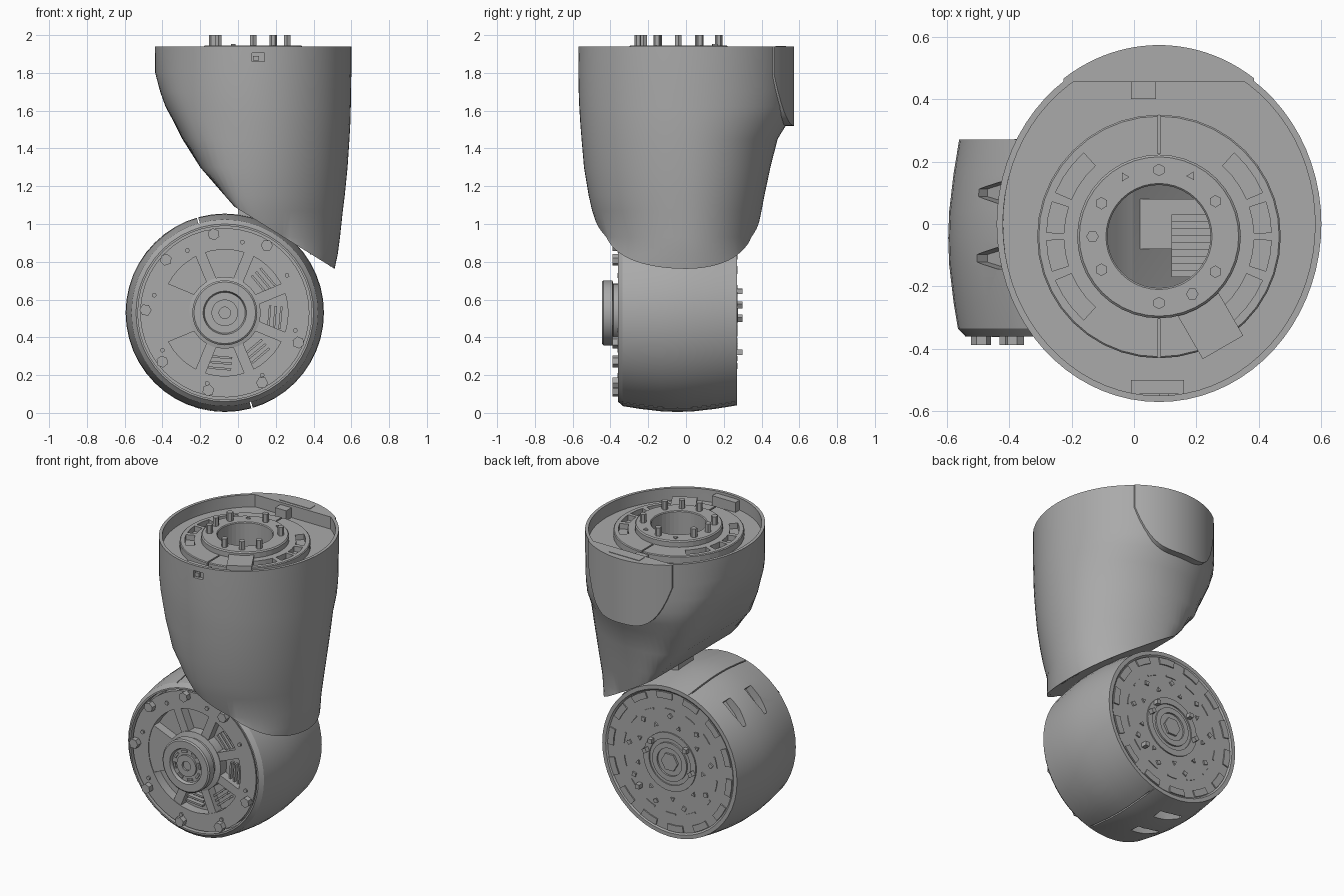
import bpy, bmesh
from math import sin, cos, pi, radians
from mathutils import Matrix

cube = bpy.data.objects.get("Cube")
if cube:
    bpy.data.objects.remove(cube)

grey = bpy.data.materials.new("satin grey")
grey.use_nodes = True
grey.diffuse_color = (0.4, 0.4, 0.4, 1)
grey.node_tree.nodes["Principled BSDF"].inputs["Base Color"].default_value = (0.4, 0.4, 0.4, 1)

# Local frames: wheel axis runs along y (local z points forward), crown axis is vertical
WHEEL = Matrix.Translation((-0.07, 0, 0.53)) @ Matrix.Rotation(pi / 2, 4, 'X')
CROWN = Matrix.Translation((0.08, -0.04, 0))


def shade(obj, angle):
    bpy.ops.object.select_all(action='DESELECT')
    obj.select_set(True)
    bpy.context.view_layer.objects.active = obj
    bpy.ops.object.shade_smooth_by_angle(angle=radians(angle))


def make(name, bm, frame=Matrix()):
    bmesh.ops.recalc_face_normals(bm, faces=bm.faces)
    bm.transform(frame)
    mesh = bpy.data.meshes.new(name)
    bm.to_mesh(mesh)
    bm.free()
    obj = bpy.data.objects.new(name, mesh)
    mesh.materials.append(grey)
    bpy.context.collection.objects.link(obj)
    shade(obj, 30)
    return obj


def prism(bm, pts, z0, z1):
    low = [bm.verts.new((x, y, z0)) for x, y in pts]
    top = [bm.verts.new((x, y, z1)) for x, y in pts]
    bm.faces.new(low[::-1])
    bm.faces.new(top)
    for i in range(len(pts)):
        j = (i + 1) % len(pts)
        bm.faces.new((low[i], low[j], top[j], top[i]))
    return low + top


def polar(r, deg):
    return r * cos(radians(deg)), r * sin(radians(deg))


def sector(bm, r0, r1, a0, a1, z0, z1):
    steps = max(1, round((a1 - a0) / 8))
    arc = [a0 + (a1 - a0) * i / steps for i in range(steps + 1)]
    prism(bm, [polar(r1, a) for a in arc] + [polar(r0, a) for a in arc[::-1]], z0, z1)


def bar(bm, r0, r1, deg, half, z0, z1):
    c, s = polar(1, deg)
    corners = ((r0, -half), (r1, -half), (r1, half), (r0, half))
    prism(bm, [(r * c - w * s, r * s + w * c) for r, w in corners], z0, z1)


def peg(bm, r, deg, size, z0, z1, sides=6):
    x, y = polar(r, deg)
    ring = [polar(size, deg + 360 * i / sides) for i in range(sides)]
    prism(bm, [(x + u, y + v) for u, v in ring], z0, z1)


def rect(bm, x0, x1, y0, y1, z0, z1):
    prism(bm, [(x0, y0), (x1, y0), (x1, y1), (x0, y1)], z0, z1)


def lathe(profile, n=48, closed=False):
    bm = bmesh.new()
    rings = [[bm.verts.new((*polar(r, 360 * i / n), z)) for i in range(n)] for r, z in profile]
    pairs = list(zip(rings, rings[1:])) + ([(rings[-1], rings[0])] if closed else [])
    for a, b in pairs:
        for i in range(n):
            j = (i + 1) % n
            bm.faces.new((a[i], a[j], b[j], b[i]))
    bmesh.ops.remove_doubles(bm, verts=bm.verts, dist=1e-5)
    return bm


def cut(obj, bm, frame=Matrix(), angle=30):
    cutter = make("cutter", bm, frame)
    cutter.hide_render = True
    mod = obj.modifiers.new("cut", 'BOOLEAN')
    mod.operation, mod.solver, mod.object = 'DIFFERENCE', 'EXACT', cutter
    bpy.context.view_layer.objects.active = obj
    bpy.ops.object.modifier_apply(modifier="cut")
    bpy.data.objects.remove(cutter)
    shade(obj, angle)


# Barrel-shaped wheel housing with seams and paired teardrop vents
housing = make("wheel_housing", lathe([
    (0, -.262), (.455, -.262), (.465, -.27), (.49, -.27), (.508, -.16), (.522, -.04), (.525, .045),
    (.522, .13), (.508, .25), (.494, .335), (.47, .36), (.46, .36), (.46, .29), (0, .29)]), WHEEL)
bm = bmesh.new()
for seam in (106, -74):
    bar(bm, .49, .56, seam, .004, -.3, .4)
for vent, way in ((135, 1), (-103, -1)):
    turn = Matrix.Rotation(radians(vent), 4, 'Z') @ Matrix.Rotation(pi / 2, 4, 'Y')
    for mid in (-.1, .11):
        drop = [(-.034, -.09), (.034, -.09), (.034, .0), (.012, .1), (-.012, .1), (-.034, .0)]
        verts = prism(bm, [(x - mid, way * y) for x, y in drop], .465, .58)
        bmesh.ops.transform(bm, matrix=turn, verts=verts)
cut(housing, bm, WHEEL)

# Spoked front plate
bm = bmesh.new()
sector(bm, .335, .448, 0, 360, .285, .352)
sector(bm, .17, .34, 157, 202, .28, .348)
for k in range(8):
    bar(bm, .15, .36, 22.5 + 45 * k, .028, .28, .348)
for k in (-2, -1, 0, 1):
    for r in (.23, .26, .29):
        bar(bm, r, r + .012, 45 * k - 5, .06, .28, .318)
make("front_spoke_plate", bm, WHEEL)

bm = bmesh.new()
for k in range(9):
    if k != 2:
        peg(bm, .42, 98 - 40 * k, .032, .34, .388)
for k in range(8):
    peg(bm, .385, 76 - 45 * k, .013, .34, .362)
make("front_bolts", bm, WHEEL)

# Front hub cap
make("front_hub", lathe([(.19, .28), (.19, .352), (.155, .36), (.155, .385), (.172, .39), (.172, .438),
                         (.163, .445), (.115, .445), (.108, .425), (0, .425)], 32), WHEEL)
bm = bmesh.new()
sector(bm, .03, .07, 0, 360, .42, .437)
for k in range(8):
    sector(bm, .085, .098, 45 * k, 45 * k + 25, .42, .432)
make("hub_nut", bm, WHEEL)

# Back plate: edge tabs, fasteners and a stepped hub
bm = bmesh.new()
for k in range(14):
    sector(bm, .41, .452, k * 360 / 14, k * 360 / 14 + 15, -.27, -.25)
    sector(bm, .335, .345, k * 360 / 14 + 6, k * 360 / 14 + 18, -.267, -.25)
sector(bm, .15, .19, 0, 360, -.27, -.25)
sector(bm, .09, .125, 0, 360, -.273, -.25)
peg(bm, 0, 0, .06, -.275, -.25)
make("back_plate_relief", bm, WHEEL)
bm = bmesh.new()
for k in range(9):
    peg(bm, .3, 40 * k + 10, .018, -.272, -.25, 4)
    peg(bm, .24, 40 * k + 25, .016, -.272, -.25, 3)
for r, a in ((.17, 42), (.17, 138), (.17, 14), (.17, 190), (.3, -44)):
    peg(bm, r, a, .02, -.3, -.25, 4)
make("back_fasteners", bm, WHEEL)

# Leg shell: height, left, right, front, back, and where the slanted flank trims the left side
SECTIONS = [(1.94, -.44, .6, .57, .565, -.6), (1.8, -.44, .6, .57, .565, -.55),
            (1.7, -.44, .598, .568, .563, -.455), (1.62, -.435, .597, .565, .56, -.405),
            (1.54, -.43, .595, .56, .54, -.345), (1.45, -.425, .59, .553, .485, -.295),
            (1.3, -.42, .58, .54, .447, -.2), (1.15, -.41, .565, .515, .415, -.07),
            (1.07, -.4, .555, .497, .4, 0), (.93, -.38, .54, .45, .37, .1),
            (.84, -.37, .528, .47, .38, .15), (.77, -.35, .513, .5, .4, .2), (.7, -.35, .5, .5, .4, .2)]
N = 72
BLEND = .14


def outline(section, grow=0.0):
    z, x0, x1, yf, yb, trim = section
    for i in range(N):
        c, s = polar(1, 360 * i / N)
        x = (x0 + x1) / 2 + ((x1 - x0) / 2 + grow) * c
        soft = max(0, 1 - abs(x - trim) / BLEND)
        yield max(x, trim) + soft ** 2 * BLEND / 4, ((yb if s > 0 else yf) + grow) * s, z


bm = bmesh.new()
rings = [[bm.verts.new(p) for p in outline(sec)] for sec in SECTIONS]
for a, b in zip(rings, rings[1:]):
    for i in range(N):
        j = (i + 1) % N
        bm.faces.new((a[i], a[j], b[j], b[i]))
bmesh.ops.bisect_plane(bm, geom=bm.verts[:] + bm.edges[:] + bm.faces[:], plane_co=(0, 0, 1.08),
                       plane_no=(-.527, 0, -.85), clear_outer=True)
rim = [e for e in bm.edges if e.is_boundary and e.verts[0].co.z < 1.5]
bmesh.ops.contextual_create(bm, geom=rim)
shell = make("leg_shell", bm)
solid = shell.modifiers.new("wall", 'SOLIDIFY')
solid.thickness, solid.offset = .02, -1
bpy.ops.object.modifier_apply(modifier="wall")
bm = bmesh.new()
rect(bm, .075, .14, -.62, -.5, 1.86, 1.905)
cut(shell, bm)
bm = bmesh.new()
rect(bm, .08, .11, -.56, -.53, 1.865, 1.89)
make("latch", bm)

# Back cover with a rounded lower edge
bm = bmesh.new()
cols, rows, grid = 24, 10, []
for i in range(cols + 1):
    u = 2 * i / cols - 1
    x = .08 + .305 * u
    y = .573 * (1 - (.305 * u / .525) ** 2) ** .5
    low = 1.52 + .27 * abs(u) ** 4
    zs = [1.94 + (low - 1.94) * k / rows for k in range(rows + 1)]
    grid.append([[bm.verts.new((x, yy, z)) for z in zs] for yy in (y, .455)])
for a, b in zip(grid, grid[1:]):
    for k in range(rows):
        for s in (0, 1):
            bm.faces.new((a[s][k], b[s][k], b[s][k + 1], a[s][k + 1]))
    for k in (0, rows):
        bm.faces.new((a[0][k], b[0][k], b[1][k], a[1][k]))
for end in (grid[0], grid[-1]):
    for k in range(rows):
        bm.faces.new((end[0][k], end[0][k + 1], end[1][k + 1], end[1][k]))
make("back_cover", bm)

# Recessed floor inside the shell, open at the middle
bm = bmesh.new()
outer = [bm.verts.new((x, min(y, .46), 1.86)) for x, y, z in outline(SECTIONS[0], -.012)]
inner = []
for i in range(N):
    x, y = polar(.2, 360 * i / N)
    inner.append(bm.verts.new((x + .08, y - .04, 1.86)))
for i in range(N):
    j = (i + 1) % N
    bm.faces.new((outer[i], outer[j], inner[j], inner[i]))
make("crown_floor", bm)

# Stepped bearing crown with slots and a notch
crown = make("bearing_crown", lathe([
    (.165, 1.68), (.165, 1.94), (.17, 1.945), (.255, 1.945), (.262, 1.938), (.262, 1.905), (.385, 1.905),
    (.39, 1.9), (.39, 1.85), (.2, 1.85), (.2, 1.68)], 40, True), CROWN)
bm = bmesh.new()
for side in (0, 180):
    for a0, a1 in ((-48, -23), (-18, -2), (2, 18), (23, 48)):
        sector(bm, .305, .36, side + a0, side + a1, 1.87, 1.95)
    bar(bm, .265, .4, side + 90, .005, 1.88, 1.95)
cut(crown, bm, CROWN, 5)
bm = bmesh.new()
bar(bm, .25, .41, -60, .075, 1.86, 1.925)
make("cable_cover", bm, CROWN)

# Crown pegs
bm = bmesh.new()
for a in (90, 32, -32, -60, -90, 150, 180, 210):
    peg(bm, .213, a, .02, 1.93, 2.0)
for a in (62, 120):
    peg(bm, .22, a, .016, 1.93, 1.952, 3)
make("crown_pegs", bm, CROWN)

# Small fittings: clips on the rim, lid plate, inner ribs
bm = bmesh.new()
rect(bm, -.01, .07, .4, .46, 1.86, 1.925)
rect(bm, -.01, .16, -.545, -.5, 1.86, 1.925)
rect(bm, -.03, .19, .475, .53, 1.935, 1.943)
make("rim_fittings", bm)
bm = bmesh.new()
for k in range(4):
    rect(bm, .12, .3, -.15 + .045 * k, -.125 + .045 * k, 1.4, 1.6)
rect(bm, .12, .32, -.17, .03, 1.3, 1.56)
make("inner_ribs", bm)

# Neck between wheel and shell
bm = bmesh.new()
rect(bm, 0, .3, -.08, .08, .9, 1.09)
make("neck", bm)
